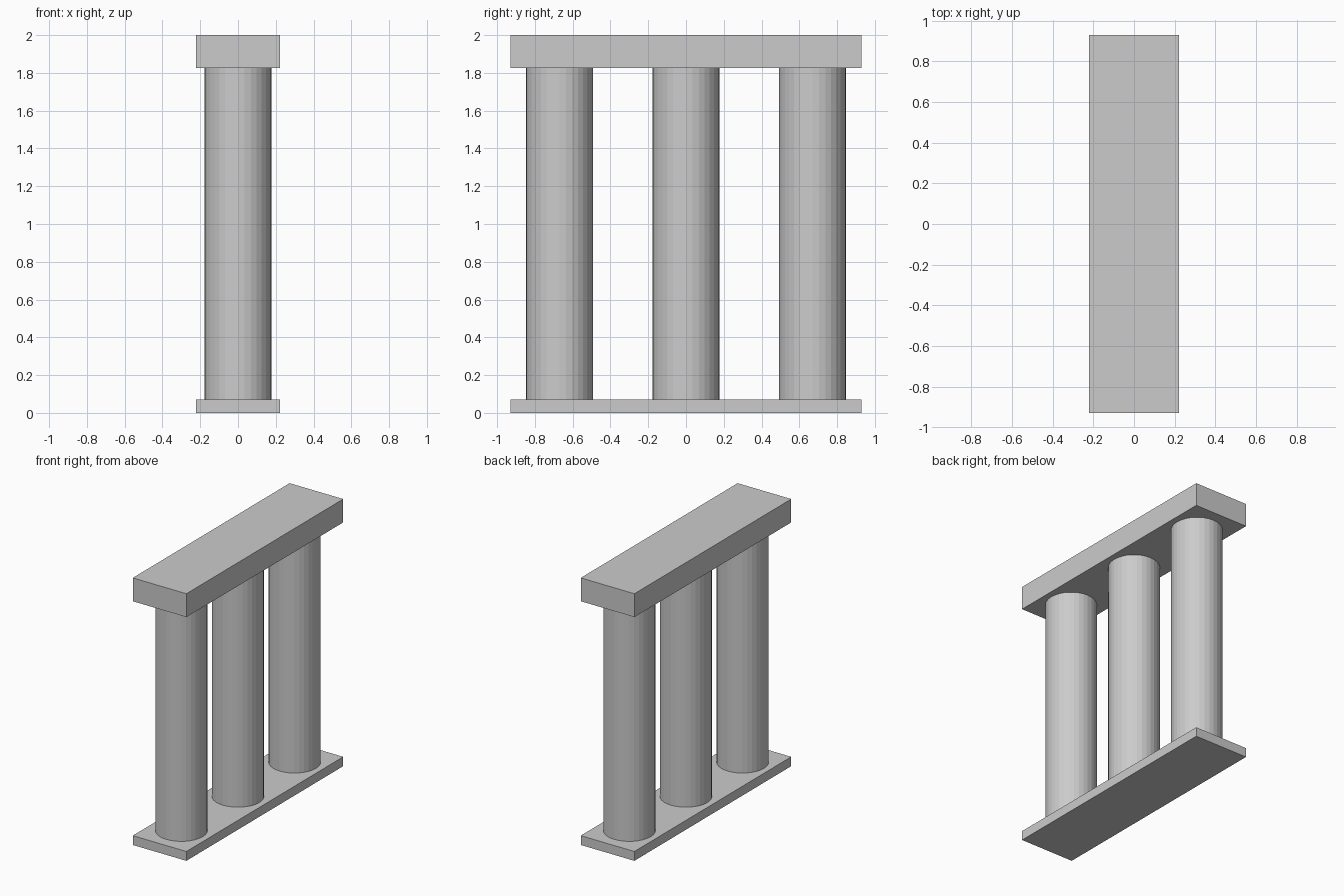
import bpy

if "Cube" in bpy.data.objects:
    bpy.data.objects.remove(bpy.data.objects["Cube"])

HALF_X, HALF_Y = 0.222, 0.928
BASE_TOP, BEAM_BOTTOM, TOP = 0.07, 1.825, 2.0
RADIUS, SPACING = 0.177, 0.67


def slab(name, z0, z1):
    bpy.ops.mesh.primitive_cube_add(size=1, location=(0, 0, (z0 + z1) / 2))
    ob = bpy.context.object
    ob.name = name
    ob.scale = (2 * HALF_X, 2 * HALF_Y, z1 - z0)
    bpy.ops.object.transform_apply(location=False, rotation=False, scale=True)


# Thin plinth below, thicker beam above
slab("base_plinth", 0, BASE_TOP)
slab("top_beam", BEAM_BOTTOM, TOP)

# Row of three round columns
for name, i in (("front_column", -1), ("middle_column", 0), ("back_column", 1)):
    bpy.ops.mesh.primitive_cylinder_add(
        vertices=32, radius=RADIUS, depth=BEAM_BOTTOM - BASE_TOP,
        location=(0, i * SPACING, (BASE_TOP + BEAM_BOTTOM) / 2))
    bpy.context.object.name = name
